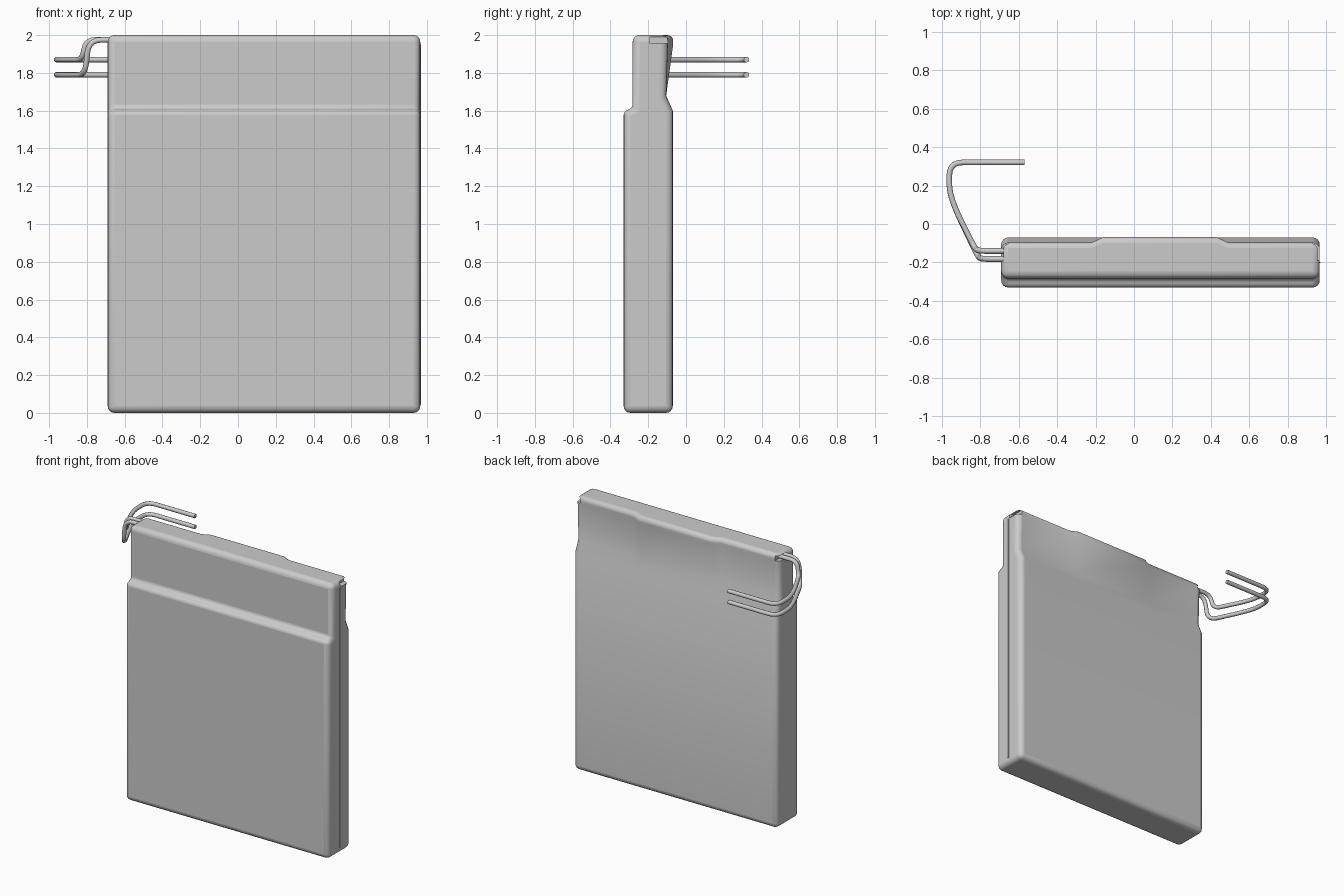
import bpy, bmesh, math
from mathutils import Vector

old = bpy.data.objects.get("Cube")
if old:
    bpy.data.objects.remove(old, do_unlink=True)

GREY = (0.6, 0.6, 0.6, 1)
grey = bpy.data.materials.new("plain grey")
grey.use_nodes = True
grey.diffuse_color = GREY
grey.node_tree.nodes["Principled BSDF"].inputs["Base Color"].default_value = GREY


def add_mesh(name, bm):
    bmesh.ops.recalc_face_normals(bm, faces=bm.faces)
    mesh = bpy.data.meshes.new(name)
    bm.to_mesh(mesh)
    bm.free()
    obj = bpy.data.objects.new(name, mesh)
    bpy.context.collection.objects.link(obj)
    mesh.materials.append(grey)
    return obj


def box(name, low, high):
    bm = bmesh.new()
    bmesh.ops.create_cube(bm, size=1)
    low, high = Vector(low), Vector(high)
    for v in bm.verts:
        v.co = (low + high) / 2 + v.co * (high - low)
    return add_mesh(name, bm)


def smooth(obj):
    bpy.ops.object.select_all(action="DESELECT")
    obj.select_set(True)
    bpy.context.view_layer.objects.active = obj
    bpy.ops.object.shade_smooth_by_angle(angle=math.radians(35))


# Case: side profiles (y, z) lofted along x, with a sloping finger recess behind
front = [(-.33, 0), (-.33, 1.595), (-.283, 1.615), (-.283, 2)]
back = [(-.105, 1.68), (-.07, 1.6), (-.07, 0)]
end = front + [(-.096, 2), (-.096, 1.95)] + back
middle = front + [(-.068, 2), (-.068, 1.95)] + back
LEFT, RIGHT = .965, -.69
stations = [(RIGHT, end), (-.22, end), (-.16, middle),
            (.43, middle), (.49, end), (LEFT, end)]

bm = bmesh.new()
weight = bm.edges.layers.float.new("bevel_weight_edge")
rings = [[bm.verts.new((x, y, z)) for y, z in prof] for x, prof in stations]
n = len(end)
for a, b in zip(rings, rings[1:]):
    for i in range(n):
        j = (i + 1) % n
        bm.faces.new((a[i], a[j], b[j], b[i]))
for ring in (rings[0], rings[-1]):
    bm.faces.new(ring)
    for i in range(n):
        bm.edges.get((ring[i], ring[(i + 1) % n]))[weight] = 1
along = {0: 1, 1: .5, 2: .5, 3: 1, 4: .8, n - 1: 1}
for a, b in zip(rings, rings[1:]):
    for i, w in along.items():
        bm.edges.get((a[i], b[i]))[weight] = w
case = add_mesh("battery_case", bm)
bevel = case.modifiers.new("rounded edges", "BEVEL")
bevel.limit_method = "WEIGHT"
bevel.width = .036
bevel.segments = 4

# Wire slots under the top lip at both ends
for side, x in (("left", LEFT), ("right", RIGHT)):
    cutter = box(side + "_slot_cutter", (x - .035, -.19, 1.955), (x + .035, -.06, 1.99))
    cutter.hide_render = True
    cutter.hide_viewport = True
    cutter.display_type = "WIRE"
    cut = case.modifiers.new(side + " slot", "BOOLEAN")
    cut.object = cutter
    cut.solver = "EXACT"
smooth(case)

# Seam ridges where the two shells meet
box("left_seam", (LEFT - .01, -.203, .045), (LEFT + .005, -.197, 1.95))
box("right_seam", (RIGHT - .002, -.203, .045), (RIGHT + .01, -.197, 1.95))


# Wires: rounded paths with a circular section
def wire(name, points, radius=.015):
    pts = [Vector(p) for p in points]
    path = [pts[0]]
    for a, p, b in zip(pts, pts[1:], pts[2:]):
        r = min(.07, (a - p).length * .48, (b - p).length * .48)
        start, stop = p + (a - p).normalized() * r, p + (b - p).normalized() * r
        for k in range(6):
            t = k / 5
            path.append(start * (1 - t) ** 2 + p * 2 * t * (1 - t) + stop * t * t)
    path.append(pts[-1])
    curve = bpy.data.curves.new(name, "CURVE")
    curve.dimensions = "3D"
    curve.bevel_depth = radius
    curve.bevel_resolution = 3
    curve.use_fill_caps = True
    spline = curve.splines.new("POLY")
    spline.points.add(len(path) - 1)
    for sp, p in zip(spline.points, path):
        sp.co = (*p, 1)
    spline.use_smooth = True
    curve.materials.append(grey)
    obj = bpy.data.objects.new(name, curve)
    bpy.context.collection.objects.link(obj)


for name, y, x, z in (("upper_wire", -.14, -.825, 1.87), ("lower_wire", -.182, -.81, 1.79)):
    wire(name, [(-.64, y, 1.975), (x + .02, y, 1.975), (x, y + .01, z),
                (-.925, .07, z), (-.96, .17, z), (-.96, .32, z), (-.57, .32, z)])
